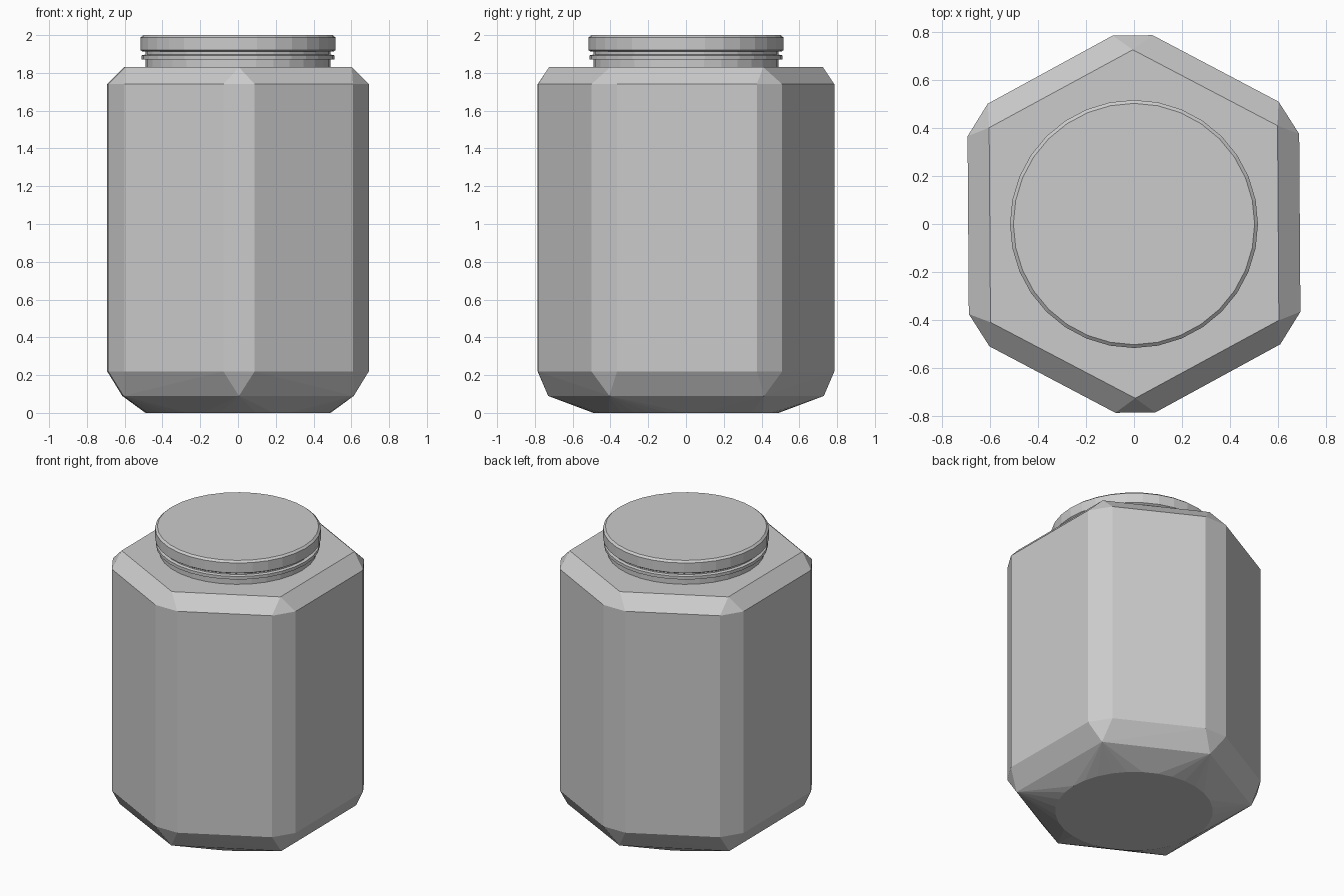
import bpy, bmesh, math

if "Cube" in bpy.data.objects:
    bpy.data.objects.remove(bpy.data.objects["Cube"])

SIDES = 32
TWIST = math.radians(0.4)   # the body is turned very slightly

grey = bpy.data.materials.new("plain_grey")
grey.diffuse_color = (0.6, 0.6, 0.6, 1)
grey.use_nodes = True
grey.node_tree.nodes["Principled BSDF"].inputs["Base Color"].default_value = grey.diffuse_color


def finish(bm, name):
    bmesh.ops.recalc_face_normals(bm, faces=bm.faces)
    mesh = bpy.data.meshes.new(name)
    bm.to_mesh(mesh)
    bm.free()
    mesh.materials.append(grey)
    obj = bpy.data.objects.new(name, mesh)
    bpy.context.collection.objects.link(obj)
    return obj


def circle(r, z):
    return [(r * math.cos(2 * math.pi * i / SIDES),
             r * math.sin(2 * math.pi * i / SIDES), z) for i in range(SIDES)]


def mirrored(quarter, z):
    """Mirror outline points of one quarter to all four, with the small twist."""
    pts = {(sx * x, sy * y) for x, y in quarter for sx in (1, -1) for sy in (1, -1)}
    c, s = math.cos(TWIST), math.sin(TWIST)
    return [(x * c - y * s, x * s + y * c, z) for x, y in sorted(pts)]


def lathe(name, profile):
    bm = bmesh.new()
    rings = [[bm.verts.new(p) for p in circle(r, z)] for r, z in profile]
    for a, b in zip(rings, rings[1:]):
        for i in range(SIDES):
            j = (i + 1) % SIDES
            bm.faces.new((a[i], a[j], b[j], b[i]))
    bm.faces.new(rings[0])
    bm.faces.new(rings[-1])
    return finish(bm, name)


# Jar body: convex skin over the round base, hexagon rings and cut-corner walls
wall = [(0.083, 0.785), (0.605, 0.505), (0.69, 0.37)]
points = circle(0.49, 0.0)
points += mirrored([(0, 0.73), (0.61, 0.41)], 0.09)
points += mirrored(wall, 0.22) + mirrored(wall, 1.74)
points += mirrored([(0, 0.725), (0.6, 0.405)], 1.83)
bm = bmesh.new()
for p in points:
    bm.verts.new(p)
bmesh.ops.convex_hull(bm, input=bm.verts)
bmesh.ops.dissolve_limit(bm, angle_limit=math.radians(1),
                         verts=bm.verts, edges=bm.edges)
finish(bm, "jar_body")

# Neck with one raised ring
lathe("neck", [(0.49, 1.825), (0.49, 1.87), (0.51, 1.872), (0.51, 1.893),
               (0.49, 1.897), (0.49, 1.93)])

# Lid with a small bevel on its top edge
lathe("lid", [(0.505, 1.913), (0.516, 1.92), (0.516, 1.988), (0.502, 2.0)])
